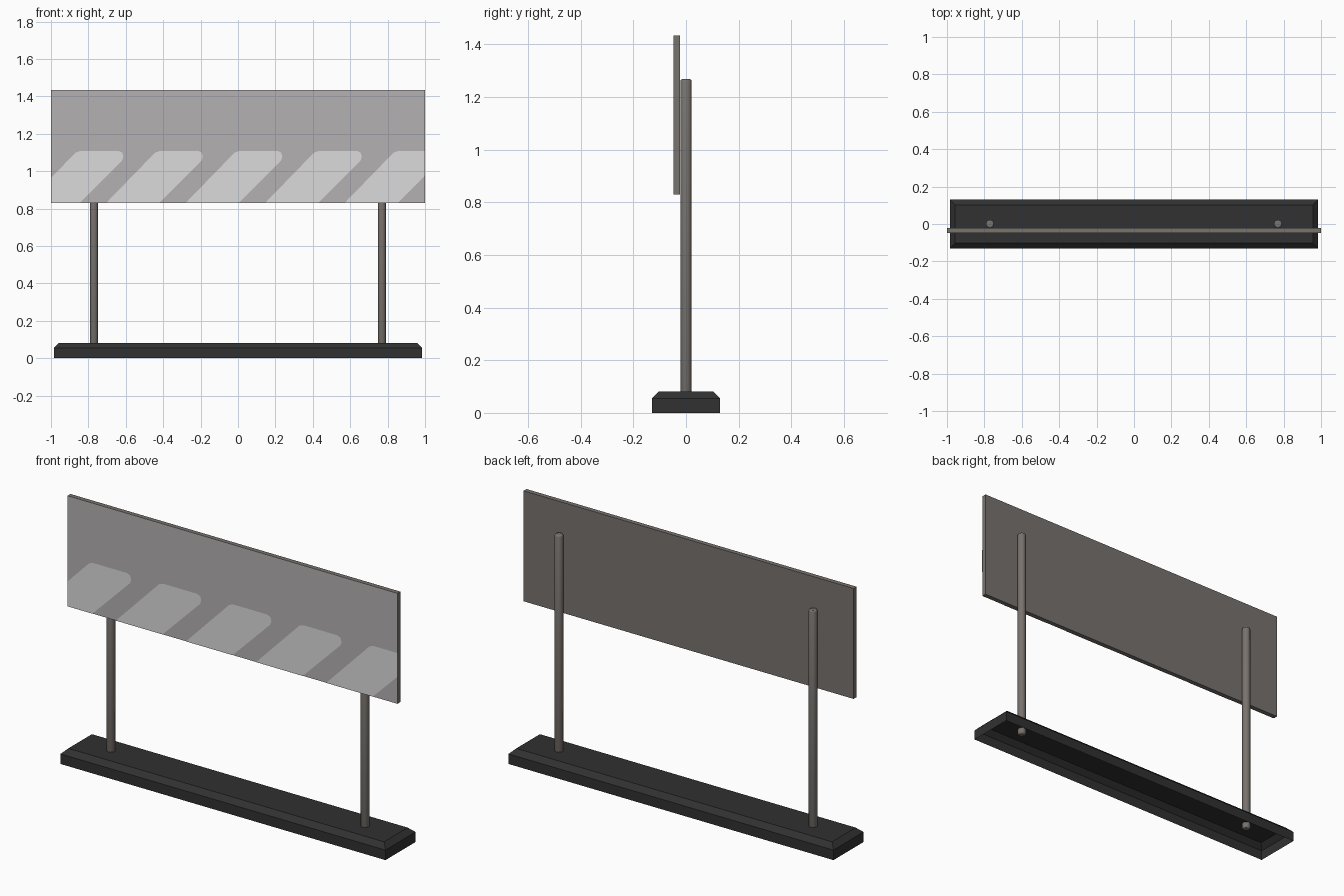
import bpy, bmesh
from mathutils import Vector

if "Cube" in bpy.data.objects:
    bpy.data.objects.remove(bpy.data.objects["Cube"])


def material(name, srgb):
    m = bpy.data.materials.new(name)
    lin = [((c / 255 + 0.055) / 1.055) ** 2.4 for c in srgb]
    m.diffuse_color = (*lin, 1)
    m.use_nodes = True
    m.node_tree.nodes["Principled BSDF"].inputs["Base Color"].default_value = m.diffuse_color
    return m


METAL = material("warm grey metal", (121, 115, 110))
FACE = material("panel grey", (180, 177, 178))
STRIPE = material("light stripe", (219, 219, 219))
RUBBER = material("black rubber", (49, 49, 49))


def make(name, bm, *mats):
    me = bpy.data.meshes.new(name)
    bm.to_mesh(me)
    bm.free()
    for m in mats:
        me.materials.append(m)
    ob = bpy.data.objects.new(name, me)
    bpy.context.collection.objects.link(ob)
    return ob


# Base: hollow foot, open underneath, with a chamfered top rim
bm = bmesh.new()
rings = []
for hx, hy, z in ((0.985, 0.13, 0), (0.985, 0.13, 0.055), (0.957, 0.102, 0.082)):
    rings.append([bm.verts.new((sx * hx, sy * hy, z))
                  for sx, sy in ((-1, -1), (1, -1), (1, 1), (-1, 1))])
for a, b in zip(rings, rings[1:]):
    for i in range(4):
        j = (i + 1) % 4
        bm.faces.new((a[i], a[j], b[j], b[i]))
bm.faces.new(rings[-1])
make("base", bm, RUBBER)

# Posts: lathed rings with softened ends, reaching through the base top
N, R, Z0, Z1, B = 20, 0.0215, 0.05, 1.268, 0.007
for side, x in (("left", -0.77), ("right", 0.77)):
    bm = bmesh.new()
    bmesh.ops.create_cone(bm, cap_ends=True, segments=N, radius1=R, radius2=R, depth=Z1 - Z0)
    bmesh.ops.translate(bm, vec=(x, 0, (Z0 + Z1) / 2), verts=bm.verts)
    rims = [e for e in bm.edges if abs(e.verts[0].co.z - e.verts[1].co.z) < 1e-5]
    bmesh.ops.bevel(bm, geom=rims, offset=B, segments=2, profile=0.5, affect='EDGES')
    for f in bm.faces:
        f.smooth = abs(f.normal.z) < 0.95
    make(side + "_post", bm, METAL)

# Sign board: metal slab with a lighter front face
Y0, Y1, BZ0, BZ1 = -0.048, -0.0225, 0.829, 1.434
bm = bmesh.new()
bmesh.ops.create_cube(bm, size=1)
bmesh.ops.scale(bm, vec=(2, Y1 - Y0, BZ1 - BZ0), verts=bm.verts)
bmesh.ops.translate(bm, vec=(0, (Y0 + Y1) / 2, (BZ0 + BZ1) / 2), verts=bm.verts)
bm.normal_update()
for f in bm.faces:
    f.material_index = 1 if f.normal.y < -0.9 else 0
make("sign_board", bm, METAL, FACE)

# Slanted stripes: thin plates with rounded tops, clipped to the board ends
PROFILE = [(0, 0), (0.283, 0), (0.511, 0.228), (0.518, 0.248), (0.512, 0.27), (0.493, 0.279),
           (0.288, 0.279), (0.262, 0.27), (0.238, 0.245)]
bm = bmesh.new()
for k in range(5):
    x0 = -1.131 + 0.425 * k
    bm.faces.new([bm.verts.new((x0 + px, Y0 - 0.0015, BZ0 + pz)) for px, pz in PROFILE])
for s in (-1, 1):
    bmesh.ops.bisect_plane(bm, geom=bm.verts[:] + bm.edges[:] + bm.faces[:],
                           plane_co=Vector((s, 0, 0)), plane_no=Vector((s, 0, 0)),
                           clear_outer=True)
make("stripes", bm, STRIPE)
